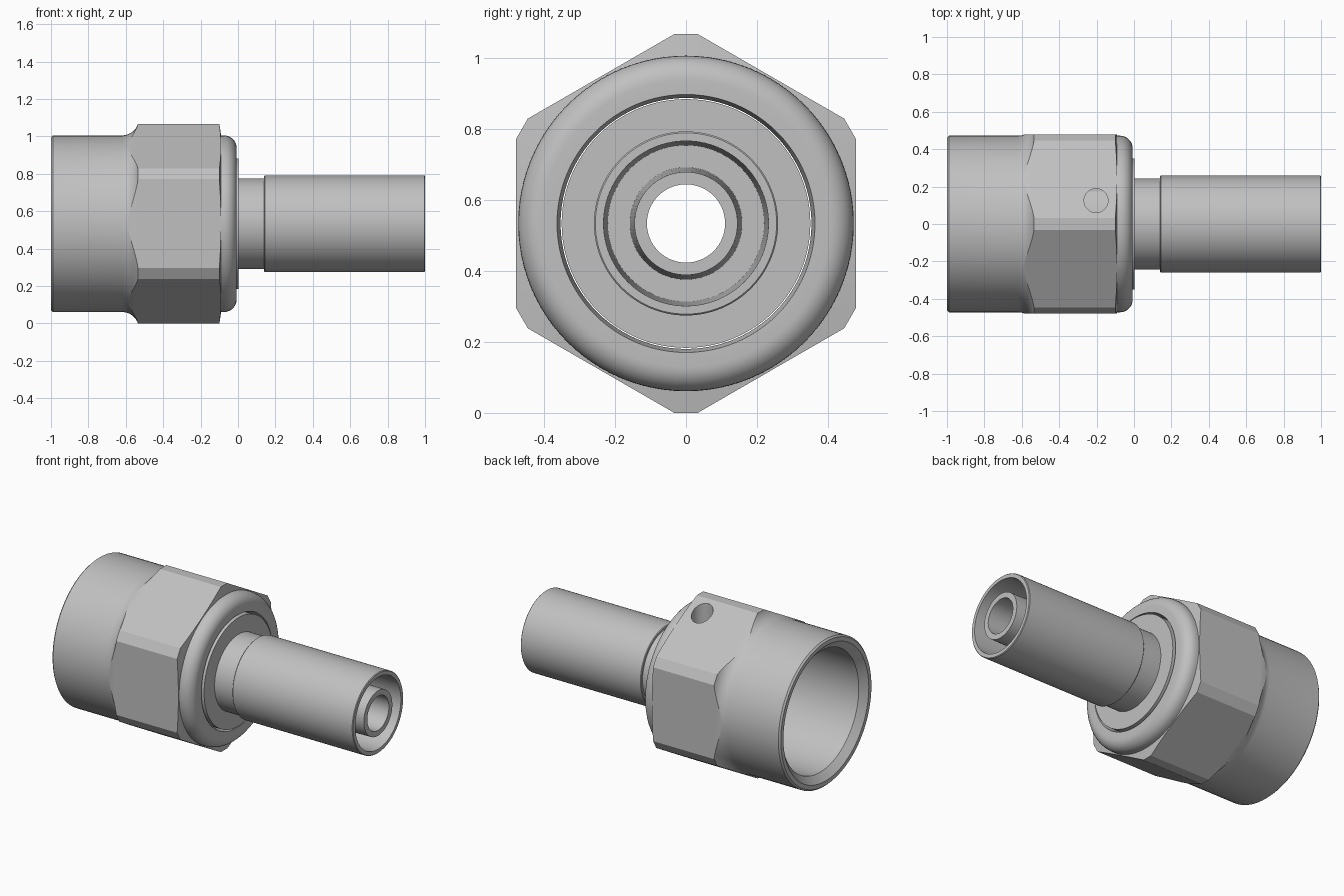
import bpy, bmesh, math
from mathutils import Matrix

AXIS_Z = 0.533      # height of the fitting's centre line
SEGMENTS = 96

if "Cube" in bpy.data.objects:
    bpy.data.objects.remove(bpy.data.objects["Cube"], do_unlink=True)

steel = bpy.data.materials.new("light grey steel")
steel.use_nodes = True
GREY = (0.53, 0.53, 0.53, 1)
steel.diffuse_color = GREY
steel.node_tree.nodes["Principled BSDF"].inputs["Base Color"].default_value = GREY


def make_object(name, bm):
    bmesh.ops.recalc_face_normals(bm, faces=bm.faces)
    mesh = bpy.data.meshes.new(name)
    bm.to_mesh(mesh)
    bm.free()
    mesh.materials.append(steel)
    obj = bpy.data.objects.new(name, mesh)
    bpy.context.collection.objects.link(obj)
    return obj


def lathe(name, profile):
    """Turn a closed (x, radius) profile around the centre line."""
    bm = bmesh.new()
    rings = []
    for i in range(SEGMENTS):
        a = 2 * math.pi * i / SEGMENTS
        rings.append([bm.verts.new((x, r * math.sin(a), AXIS_Z + r * math.cos(a)))
                      for x, r in profile])
    n = len(profile)
    for i in range(SEGMENTS):
        here, there = rings[i], rings[(i + 1) % SEGMENTS]
        for j in range(n):
            k = (j + 1) % n
            bm.faces.new((here[j], here[k], there[k], there[j]))
    return make_object(name, bm)


def arc(cx, cr, radius, start, end, steps=8):
    angles = [math.radians(start + (end - start) * i / steps) for i in range(steps + 1)]
    return [(cx + radius * math.cos(a), cr + radius * math.sin(a)) for a in angles]


def hex_prism(name, apothem, corner, x0, x1):
    """Hexagon along x with its six corners cut flat."""
    half = (apothem / math.cos(math.pi / 6) - corner) * math.tan(math.pi / 3)
    outline = []
    for i in range(6):
        a = i * math.pi / 3
        for s in (-half, half):
            outline.append((corner * math.sin(a) + s * math.cos(a),
                            AXIS_Z + corner * math.cos(a) - s * math.sin(a)))
    bm = bmesh.new()
    base = bm.faces.new([bm.verts.new((x0, y, z)) for y, z in outline])
    end = bmesh.ops.extrude_face_region(bm, geom=[base])["geom"]
    bmesh.ops.translate(bm, vec=(x1 - x0, 0, 0),
                        verts=[v for v in end if isinstance(v, bmesh.types.BMVert)])
    return make_object(name, bm)


def boolean(obj, cutter, operation):
    mod = obj.modifiers.new(operation, "BOOLEAN")
    mod.operation, mod.solver, mod.object = operation, "EXACT", cutter
    bpy.context.view_layer.objects.active = obj
    bpy.ops.object.modifier_apply(modifier=mod.name)
    bpy.data.objects.remove(cutter, do_unlink=True)


# Nut: turned ring with a concave fillet, rounded lip and threaded-side bore
nut_profile = [(-1, 0.462), (-0.99, 0.472)]
nut_profile += arc(-0.62, 0.562, 0.09, -90, -5)
nut_profile += [(-0.104, 0.56), (-0.09, 0.472)]
nut_profile += arc(-0.075, 0.404, 0.068, 90, 0)
nut_profile += [(-0.007, 0.363), (-0.05, 0.353), (-0.28, 0.353),
                (-0.32, 0.39), (-0.96, 0.39), (-1, 0.435)]
nut = lathe("hex_nut", nut_profile)

# Wrench flats
boolean(nut, hex_prism("flats_cutter", 0.478, 0.533, -1.1, 0.1), "INTERSECT")

# Retaining wire hole, drilled straight down through one flat
bm = bmesh.new()
bmesh.ops.create_cone(bm, cap_ends=True, segments=40, radius1=0.064, radius2=0.064,
                      depth=0.4, matrix=Matrix.Translation((-0.203, 0.125, 1.04)))
boolean(nut, make_object("hole_cutter", bm), "DIFFERENCE")

# Insert: seated nose, flange, neck, outer sleeve and inner bored tube
insert = lathe("hose_insert", [
    (-0.42, 0.11), (-0.42, 0.24), (-0.3, 0.35), (0.003, 0.35),
    (0.003, 0.243), (0.14, 0.243), (0.14, 0.255), (0.144, 0.259),
    (0.996, 0.259), (1, 0.255), (1, 0.232), (0.2, 0.22),
    (0.2, 0.158), (1, 0.145), (1, 0.11)])

# Smooth turned surfaces, crisp machined edges
for obj in (nut, insert):
    bpy.ops.object.select_all(action="DESELECT")
    obj.select_set(True)
    bpy.context.view_layer.objects.active = obj
    bpy.ops.object.shade_smooth_by_angle(angle=math.radians(20))
